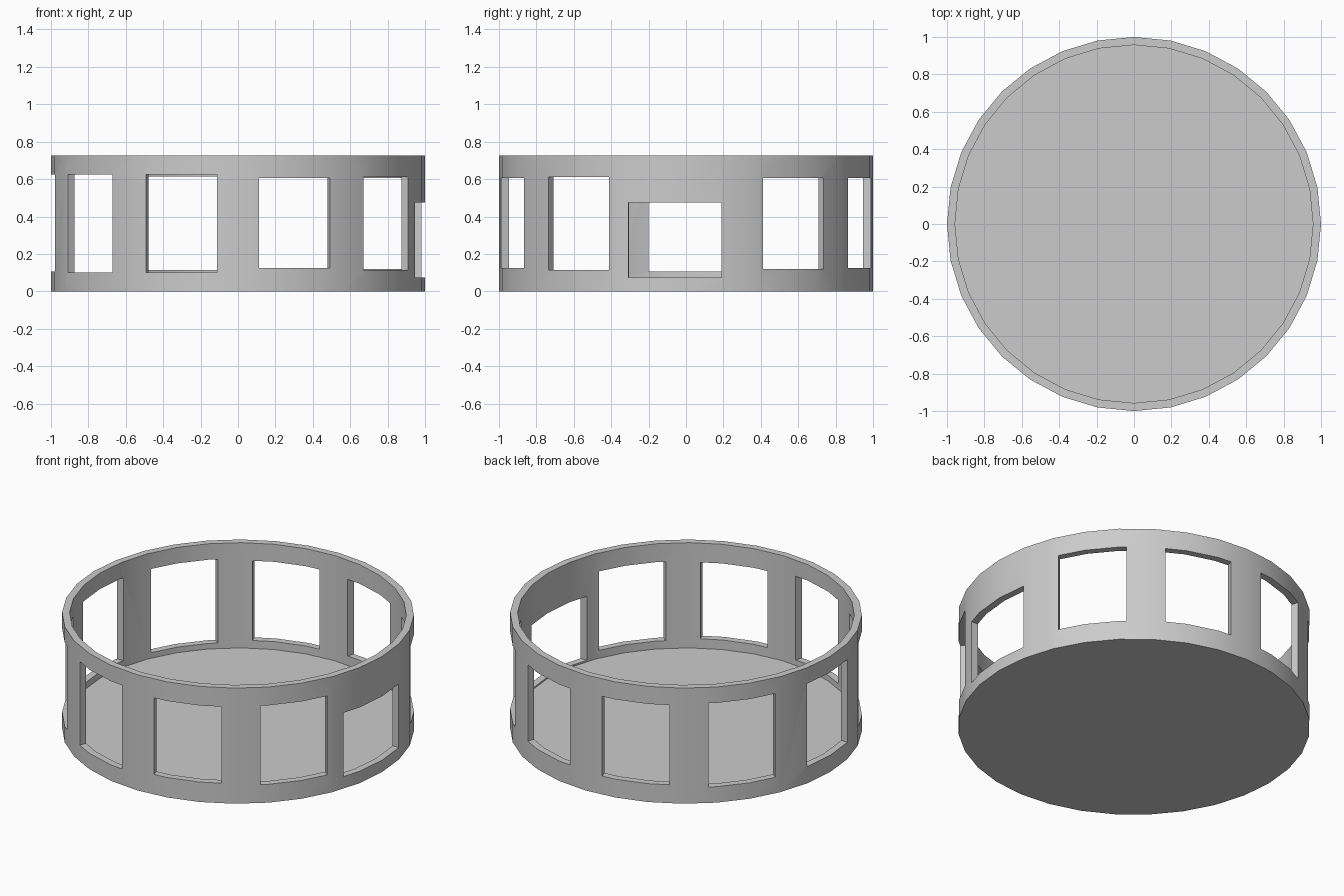
import bpy
from math import radians, cos, sin

cube = bpy.data.objects.get("Cube")
if cube:
    bpy.data.objects.remove(cube, do_unlink=True)

SIDES, HEIGHT, FLOOR, INNER = 32, 0.725, 0.065, 0.957

grey = bpy.data.materials.new("plain_grey")
grey.use_nodes = True
colour = (0.6, 0.6, 0.6, 1)
grey.diffuse_color = colour
grey.node_tree.nodes["Principled BSDF"].inputs["Base Color"].default_value = colour


def cylinder(name, radius, low, high):
    bpy.ops.mesh.primitive_cylinder_add(
        vertices=SIDES, radius=radius, depth=high - low,
        location=(0, 0, (low + high) / 2))
    obj = bpy.context.object
    obj.name = name
    return obj


def window_box(angle, width, low, high):
    """Block that crosses the wall once, facing outward at the angle."""
    a = radians(angle)
    bpy.ops.mesh.primitive_cube_add(
        size=1, location=(cos(a), sin(a), (low + high) / 2), rotation=(0, 0, a))
    obj = bpy.context.object
    obj.name = "window_cutter"
    obj.scale = (0.3, width, high - low)
    return obj


def cut(target, cutter):
    cutter.hide_render = True
    mod = target.modifiers.new("cut", 'BOOLEAN')
    mod.operation = 'DIFFERENCE'
    mod.solver = 'EXACT'
    mod.object = cutter
    bpy.context.view_layer.objects.active = target
    bpy.ops.object.modifier_apply(modifier=mod.name)
    bpy.data.objects.remove(cutter, do_unlink=True)


# Round tray: solid drum hollowed out down to the floor
tray = cylinder("round_tray", 1, 0, HEIGHT)
cut(tray, cylinder("hollow_cutter", INNER, FLOOR, HEIGHT + 0.2))

# Lower, wider opening on the left side
cut(tray, window_box(-3.5, 0.5, 0.075, 0.475))

# Nine windows around the wall, slightly uneven in height
spans = [(0.12, 0.605), (0.125, 0.605), (0.115, 0.615), (0.10, 0.625), (0.105, 0.625),
         (0.10, 0.625), (0.10, 0.625), (0.125, 0.605), (0.115, 0.61)]
for i, (low, high) in enumerate(spans, 1):
    cut(tray, window_box(36 * i, 0.4, low, high))

# Finish
tray.data.materials.clear()
tray.data.materials.append(grey)
for poly in tray.data.polygons:
    poly.material_index = 0
bpy.ops.object.select_all(action='DESELECT')
tray.select_set(True)
bpy.context.view_layer.objects.active = tray
bpy.ops.object.shade_smooth_by_angle(angle=radians(30))
